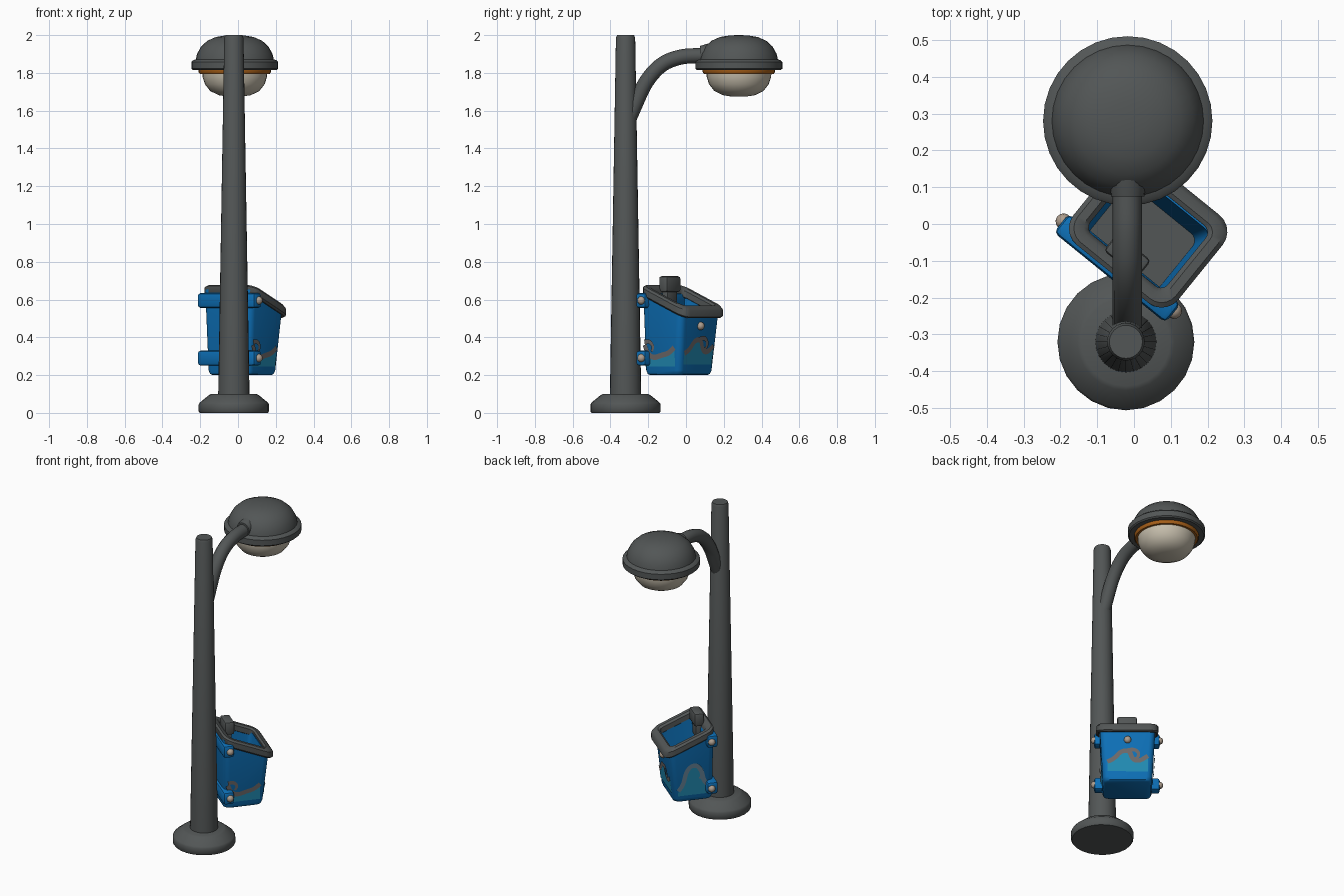
import bpy, bmesh, math
from mathutils import Matrix, Vector

if "Cube" in bpy.data.objects:
    bpy.data.objects.remove(bpy.data.objects["Cube"])


def material(name, rgb):
    m = bpy.data.materials.new(name)
    m.diffuse_color = (*rgb, 1)
    m.use_nodes = True
    m.node_tree.nodes["Principled BSDF"].inputs["Base Color"].default_value = m.diffuse_color
    return m


GREY = material("dark grey metal", (0.085, 0.093, 0.093))
BLUE = material("bin blue", (0.004, 0.16, 0.47))
TEAL = material("wave teal", (0.015, 0.25, 0.44))
TAUPE = material("wave taupe", (0.15, 0.14, 0.14))
SLATE = material("wave slate", (0.13, 0.22, 0.30))
TAN = material("bolt tan", (0.42, 0.34, 0.27))
CREAM = material("lamp glass", (0.56, 0.51, 0.41))
ORANGE = material("lamp orange", (0.40, 0.12, 0.01))

BIN = Matrix.Rotation(math.radians(-39), 4, 'Z')   # the bin is turned on the pole
UC = 0.04                                          # bin middle in its own frame


def finish(name, bm, mats, mat=None, angle=40):
    bmesh.ops.recalc_face_normals(bm, faces=bm.faces)
    if mat:
        bm.transform(mat)
    me = bpy.data.meshes.new(name)
    bm.to_mesh(me)
    bm.free()
    for m in mats:
        me.materials.append(m)
    ob = bpy.data.objects.new(name, me)
    bpy.context.collection.objects.link(ob)
    bpy.ops.object.select_all(action='DESELECT')
    ob.select_set(True)
    bpy.context.view_layer.objects.active = ob
    bpy.ops.object.shade_smooth_by_angle(angle=math.radians(angle))
    return ob


def loft(bm, rings, loop=False):
    """Skin closed rings; cap the ends unless the rings form a loop."""
    vs = [[bm.verts.new(p) for p in r] for r in rings]
    n = len(vs[0])
    bands = []
    pairs = list(zip(vs, vs[1:])) + ([(vs[-1], vs[0])] if loop else [])
    for a, b in pairs:
        bands.append([bm.faces.new((a[i], a[(i + 1) % n], b[(i + 1) % n], b[i])) for i in range(n)])
    if not loop:
        bands.append([bm.faces.new(vs[0]), bm.faces.new(vs[-1])])
    return bands


def lathe(name, x, y, profile, mat, seg=32):
    bm = bmesh.new()
    loft(bm, [[(x + r * math.cos(2 * math.pi * i / seg), y + r * math.sin(2 * math.pi * i / seg), z)
               for i in range(seg)] for r, z in profile])
    return finish(name, bm, [mat])


def round_rect(hu, v0, v1, r, zf):
    """Rounded rectangle in bin space, its height given by zf(v)."""
    pts = []
    for k, (u, v) in enumerate([(UC + hu - r, v1 - r), (UC - hu + r, v1 - r),
                                (UC - hu + r, v0 + r), (UC + hu - r, v0 + r)]):
        for j in range(6):
            a = math.pi / 2 * (k + j / 5)
            q = v + r * math.sin(a)
            pts.append((u + r * math.cos(a), q, zf(q)))
    return pts


def block(name, u, v, z, size, bev, mat):
    bm = bmesh.new()
    bmesh.ops.create_cube(bm, size=1)
    bm.transform(Matrix.Translation((u, v, z)) @ Matrix.Diagonal((*size, 1)))
    bmesh.ops.bevel(bm, geom=bm.edges[:], offset=bev, segments=2, affect='EDGES', profile=0.5)
    return finish(name, bm, [mat], BIN)


# Post
PX, PY = -0.022, -0.32
lathe("post_base", PX, PY, [(0.180, 0), (0.186, 0.008), (0.186, 0.045), (0.180, 0.055),
                            (0.132, 0.094), (0.120, 0.10)], GREY, 24)
lathe("post", PX, PY, [(0.083, 0.09), (0.051, 1.985), (0.045, 2.0)], GREY, 24)

# Curved arm
cu = bpy.data.curves.new("arm", 'CURVE')
cu.dimensions = '3D'
cu.bevel_depth = 0.04
cu.bevel_resolution = 4
cu.resolution_u = 5
cu.use_fill_caps = True
path = [(-0.305, 1.55), (-0.27, 1.63), (-0.215, 1.755), (-0.13, 1.85), (-0.03, 1.887), (0.06, 1.892), (0.15, 1.892)]
sp = cu.splines.new('NURBS')
sp.points.add(len(path) - 1)
for p, (y, z) in zip(sp.points, path):
    p.co = (-0.018, y, z, 1)
sp.use_endpoint_u = True
sp.order_u = 3
cu.materials.append(GREY)
bpy.context.collection.objects.link(bpy.data.objects.new("arm", cu))

# Collar where the arm meets the lamp
bm = bmesh.new()
loft(bm, [[(-0.017 + r * math.cos(i * math.pi / 10), y, z + r * math.sin(i * math.pi / 10))
           for i in range(20)] for y, r, z in [(0.075, 0.045, 1.898), (0.15, 0.055, 1.91), (0.25, 0.07, 1.91)]])
finish("arm_collar", bm, [GREY])

# Lamp
LX, LY = -0.017, 0.28
lathe("lamp_hood", LX, LY, [(0.16, 1.815), (0.222, 1.815), (0.230, 1.822), (0.230, 1.858), (0.222, 1.866),
                            (0.206, 1.872), (0.200, 1.90), (0.178, 1.94), (0.145, 1.97), (0.10, 1.99),
                            (0.05, 1.998), (0.01, 2.0)], GREY)
lathe("lamp_ring", LX, LY, [(0.192, 1.82), (0.192, 1.805), (0.185, 1.795), (0.16, 1.795)], ORANGE)
lathe("lamp_glass", LX, LY, [(0.172, 1.81), (0.171, 1.78), (0.158, 1.74), (0.130, 1.704),
                             (0.085, 1.682), (0.04, 1.675), (0.005, 1.674)], CREAM)


# Bin shell
def half_u(z):
    return 0.145 + 0.06 * (z - 0.2)


def front_v(z):
    return 0.103 + 0.10 * (z - 0.2)


def rim_z(v):
    return 0.595 - 0.42 * v


bm = bmesh.new()
bands = loft(bm, [round_rect(0.130, -0.122, 0.088, 0.03, lambda v: 0.2),
                  round_rect(0.140, -0.133, 0.099, 0.035, lambda v: 0.206),
                  round_rect(half_u(0.225), -0.138, front_v(0.225), 0.035, lambda v: 0.225),
                  round_rect(half_u(0.55), -0.142, front_v(0.54), 0.035, rim_z),
                  round_rect(0.140, -0.118, 0.112, 0.025, rim_z),
                  round_rect(0.122, -0.112, 0.078, 0.025, lambda v: 0.25)])
bm.normal_update()
for f in bands[4]:
    c = f.calc_center_median()
    if c.y < -0.10:                   # inner back wall
        f.material_index = 1
bands[-1][1].material_index = 1       # inner floor
finish("bin_shell", bm, [BLUE, GREY], BIN)

# Sloping bin rim
bm = bmesh.new()
rings = []
for o, h in [(0, -0.018), (0, 0.016), (0.012, 0.028), (0.036, 0.028), (0.048, 0.016),
             (0.048, -0.018), (0.036, -0.028), (0.010, -0.028)]:
    rings.append(round_rect(0.183 - o, -0.142 + o, 0.165 - o, 0.058 - 0.7 * o, lambda v, h=h: rim_z(v) + h))
loft(bm, rings, loop=True)
finish("bin_rim", bm, [GREY], BIN)

# Catch at the back of the rim
block("bin_catch", UC, -0.078, 0.682, (0.118, 0.06, 0.084), 0.012, GREY)
block("bin_catch_plate", UC, -0.085, 0.61, (0.085, 0.05, 0.10), 0.008, GREY)

# Mounting bands and bolts
def bolt(name, u, v, z):
    bm = bmesh.new()
    bmesh.ops.create_uvsphere(bm, u_segments=12, v_segments=8, radius=0.022)
    bm.transform(Matrix.Translation((u, v, z)))
    finish(name, bm, [TAN], BIN)


for tag, z in (("upper", 0.595), ("lower", 0.29)):
    block(f"{tag}_mounting_band", UC, -0.122, z, (0.39, 0.066, 0.08), 0.015, BLUE)
    for side, sgn in (("left", -1), ("right", 1)):
        bolt(f"{tag}_{side}_bolt", UC + sgn * 0.193, -0.115, z)
bolt("front_bolt", UC, front_v(0.46) + 0.002, 0.46)


# Wave decals
def smooth(pts):
    for _ in range(3):
        out = [pts[0]]
        for a, b in zip(pts, pts[1:]):
            out += [a.lerp(b, 0.25), a.lerp(b, 0.75)]
        pts = out + [pts[-1]]
    return pts


def ribbon(name, low, high, place, lift, mat):
    bm = bmesh.new()
    a = [bm.verts.new(place(p.x, p.y, lift)) for p in low]
    b = [bm.verts.new(place(p.x, p.y, lift)) for p in high]
    for i in range(len(a) - 1):
        bm.faces.new((a[i], a[i + 1], b[i + 1], b[i]))
    finish(name, bm, [mat], BIN)


def wave(name, crest, curl, bottom, place, line_mat):
    crest = smooth([Vector(p) for p in crest])
    ribbon(name + "_water", [Vector((p.x, bottom)) for p in crest], crest, place, 0.003, TEAL)
    for tag, line in (("crest", crest), ("curl", smooth([Vector(p) for p in curl]))):
        low, high = [], []
        for i, p in enumerate(line):
            t = (line[min(i + 1, len(line) - 1)] - line[max(i - 1, 0)]).normalized()
            w = Vector((-t.y, t.x)) * 0.014 * (1 - 0.6 * i / len(line) if tag == "curl" else 1)
            low.append(p - w)
            high.append(p + w)
        ribbon(f"{name}_{tag}", low, high, place, 0.005 if tag == "crest" else 0.0055, line_mat)


wave("front_wave",
     [(-0.12, 0.315), (-0.08, 0.335), (-0.04, 0.385), (0.01, 0.39), (0.03, 0.33), (0.07, 0.32), (0.12, 0.355)],
     [(-0.02, 0.385), (0.04, 0.40), (0.07, 0.37), (0.055, 0.335), (0.03, 0.345)], 0.255,
     lambda s, z, e: (UC - s, front_v(z) + e, z), TAUPE)
wave("right_wave",
     [(-0.12, 0.36), (-0.10, 0.31), (-0.06, 0.29), (-0.01, 0.305), (0.04, 0.315), (0.08, 0.345)],
     [(-0.12, 0.375), (-0.085, 0.38), (-0.06, 0.35), (-0.075, 0.325)], 0.245,
     lambda s, z, e: (UC + half_u(z) + e, s, z), TAUPE)
wave("left_wave",
     [(-0.08, 0.28), (-0.05, 0.32), (-0.03, 0.42), (0.02, 0.45), (0.06, 0.41), (0.075, 0.33), (0.11, 0.30)],
     [(0.0, 0.44), (0.05, 0.43), (0.07, 0.38), (0.05, 0.35)], 0.245,
     lambda s, z, e: (UC - half_u(z) - e, -s, z), SLATE)
